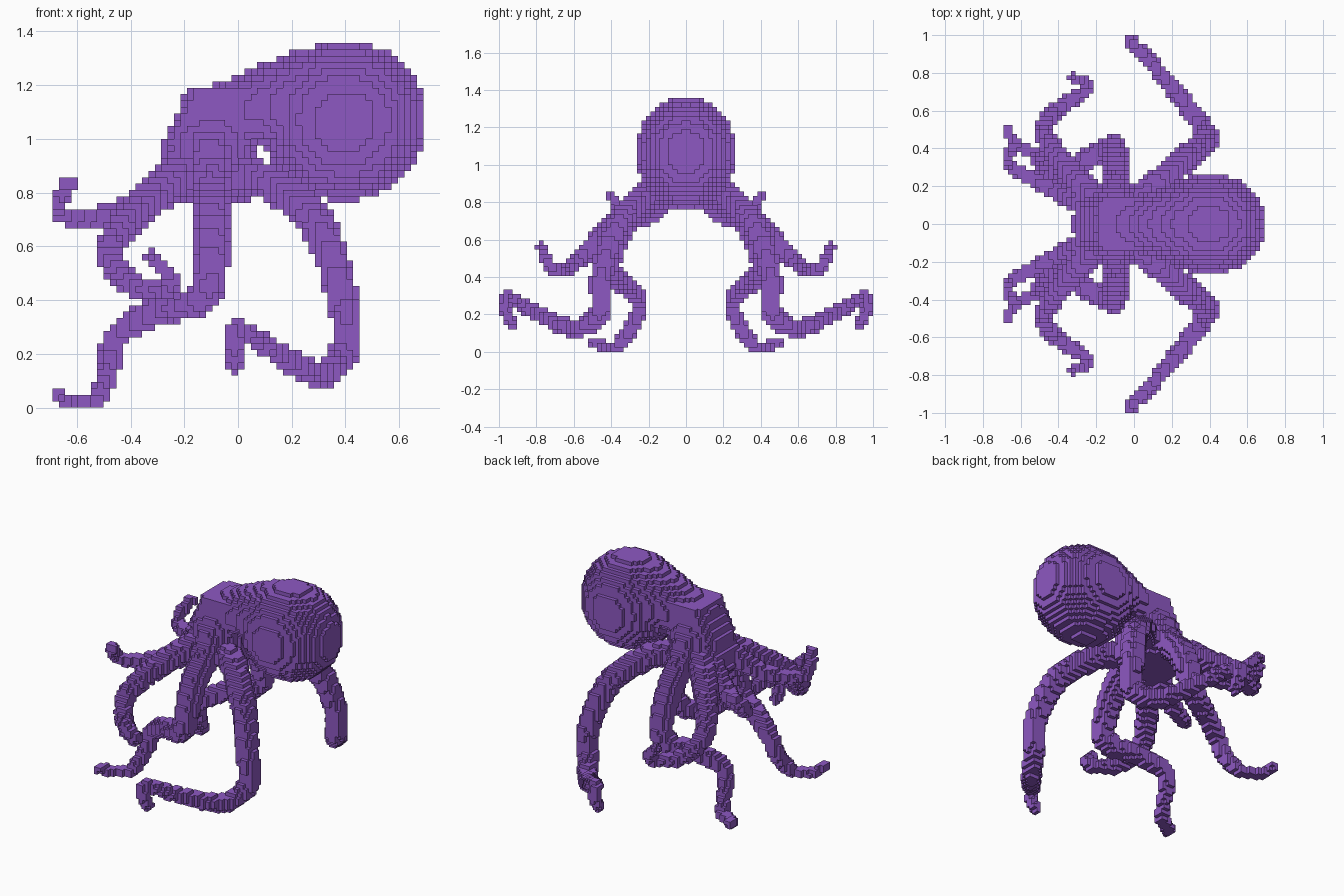
import bpy, bmesh, math
from mathutils import Vector

cube = bpy.data.objects.get("Cube")
if cube:
    bpy.data.objects.remove(cube, do_unlink=True)

V = 2 / 84  # edge length of one small block

purple = bpy.data.materials.new("purple skin")
purple.use_nodes = True
COLOUR = (0.27, 0.098, 0.54, 1)
purple.diffuse_color = COLOUR
purple.node_tree.nodes["Principled BSDF"].inputs["Base Color"].default_value = COLOUR


def stamp(cells, centre, radii, power):
    """Fill the blocks whose centres lie inside a superellipsoid."""
    spans = []
    for c, r in zip(centre, radii):
        lo, hi = math.floor((c - r) / V), math.ceil((c + r) / V)
        spans.append([(i, abs(((i + 0.5) * V - c) / r) ** power) for i in range(lo, hi + 1)])
    for i, dx in spans[0]:
        for j, dy in spans[1]:
            for k, dz in spans[2]:
                if k >= 0 and dx + dy + dz <= 1:
                    cells.add((i, j, k))


def stack(cells, a, b, power):
    """Stamp a blend between two stations of (x, z, rx, ry, rz)."""
    for s in range(21):
        x, z, rx, ry, rz = Vector(a).lerp(Vector(b), s / 20)
        stamp(cells, (x, 0, z), (rx, ry, rz), power)


def smooth_path(points, steps=24):
    """Run a smooth spline through the points."""
    p = [Vector(q) for q in points]
    p = [2 * p[0] - p[1]] + p + [2 * p[-1] - p[-2]]
    out = []
    for a, b, c, d in zip(p, p[1:], p[2:], p[3:]):
        for s in range(steps):
            t = s / steps
            out.append(0.5 * (2 * b + (c - a) * t + (2 * a - 5 * b + 4 * c - d) * t ** 2
                              + (3 * b - a - 3 * c + d) * t ** 3))
    return out + [p[-2]]


def build(name, cells):
    """Make a mesh from the exposed block faces."""
    bm = bmesh.new()
    verts = {}
    for cell in cells:
        for axis in range(3):
            for side in (0, 1):
                near = list(cell)
                near[axis] += 2 * side - 1
                if tuple(near) in cells:
                    continue
                face = []
                for du, dw in ((0, 0), (1, 0), (1, 1), (0, 1)):
                    key = list(cell)
                    key[axis] += side
                    key[(axis + 1) % 3] += du
                    key[(axis + 2) % 3] += dw
                    key = tuple(key)
                    if key not in verts:
                        verts[key] = bm.verts.new([n * V for n in key])
                    face.append(verts[key])
                bm.faces.new(face if side else face[::-1])
    mesh = bpy.data.meshes.new(name)
    bm.to_mesh(mesh)
    bm.free()
    mesh.materials.append(purple)
    bpy.context.collection.objects.link(bpy.data.objects.new(name, mesh))


def arm_pair(name, points, root, tip, ease):
    """Build a tapering arm and its mirror image across the body."""
    path = smooth_path(points)
    dist = [0]
    for a, b in zip(path, path[1:]):
        dist.append(dist[-1] + (b - a).length)
    cells = set()
    for p, d in zip(path, dist):
        r = root + (tip - root) * (d / dist[-1]) ** ease
        stamp(cells, p, (r, r, r), 2.6)
    build(name + "_back", cells)
    build(name + "_front", {(i, -1 - j, k) for i, j, k in cells})


# Bulbous head bag
head = set()
stamp(head, (0.395, 0, 1.066), (0.305, 0.267, 0.298), 2.1)
build("head", head)

# Neck tapering forward from the head
neck = set()
middle = (0.10, 1.122, 0.10, 0.17, 0.155)
stack(neck, (0.25, 1.115, 0.14, 0.22, 0.22), middle, 2)
stack(neck, middle, (-0.06, 1.09, 0.10, 0.14, 0.12), 2)
build("neck", neck)

# Boxy body of flat slices, upright sides with a sloping front
body = set()
waist = (-0.11, 0.98, 0.17, 0.165, V)
stack(body, (-0.125, 0.79, 0.20, 0.18, V), waist, 3)
stack(body, waist, (-0.08, 1.175, 0.11, 0.14, V), 4)
build("body", body)

# Rear arms: arch out behind, touch down and sweep to the sides
arm_pair("rear_arm", [
    (0.0, 0.13, 0.86), (0.13, 0.22, 0.83), (0.30, 0.37, 0.675), (0.39, 0.455, 0.40),
    (0.395, 0.46, 0.21), (0.30, 0.60, 0.125), (0.12, 0.82, 0.22),
    (-0.01, 0.96, 0.295), (-0.01, 0.965, 0.21), (-0.01, 0.93, 0.155)],
    0.068, 0.027, 1.5)

# Middle arms: drop straight down, then bend forward to the ground
arm_pair("middle_arm", [
    (-0.10, 0.13, 0.97), (-0.10, 0.18, 0.86), (-0.10, 0.33, 0.69), (-0.10, 0.405, 0.49),
    (-0.15, 0.39, 0.40), (-0.32, 0.31, 0.35), (-0.455, 0.25, 0.26), (-0.48, 0.28, 0.15),
    (-0.53, 0.37, 0.03), (-0.63, 0.43, 0.027), (-0.67, 0.495, 0.055)],
    0.075, 0.026, 1.2)

# Curled arms: loop outward and back with a raised tip
arm_pair("curled_arm", [
    (-0.20, 0.12, 0.87), (-0.39, 0.34, 0.72), (-0.475, 0.49, 0.58), (-0.40, 0.61, 0.46),
    (-0.265, 0.695, 0.435), (-0.255, 0.745, 0.49), (-0.32, 0.775, 0.56)],
    0.075, 0.026, 0.9)

# Front arms: reach forward and hook upward
arm_pair("front_arm", [
    (-0.19, 0.07, 0.90), (-0.37, 0.15, 0.76), (-0.50, 0.22, 0.713),
    (-0.64, 0.30, 0.713), (-0.665, 0.35, 0.765), (-0.63, 0.41, 0.835)],
    0.08, 0.026, 0.5)
